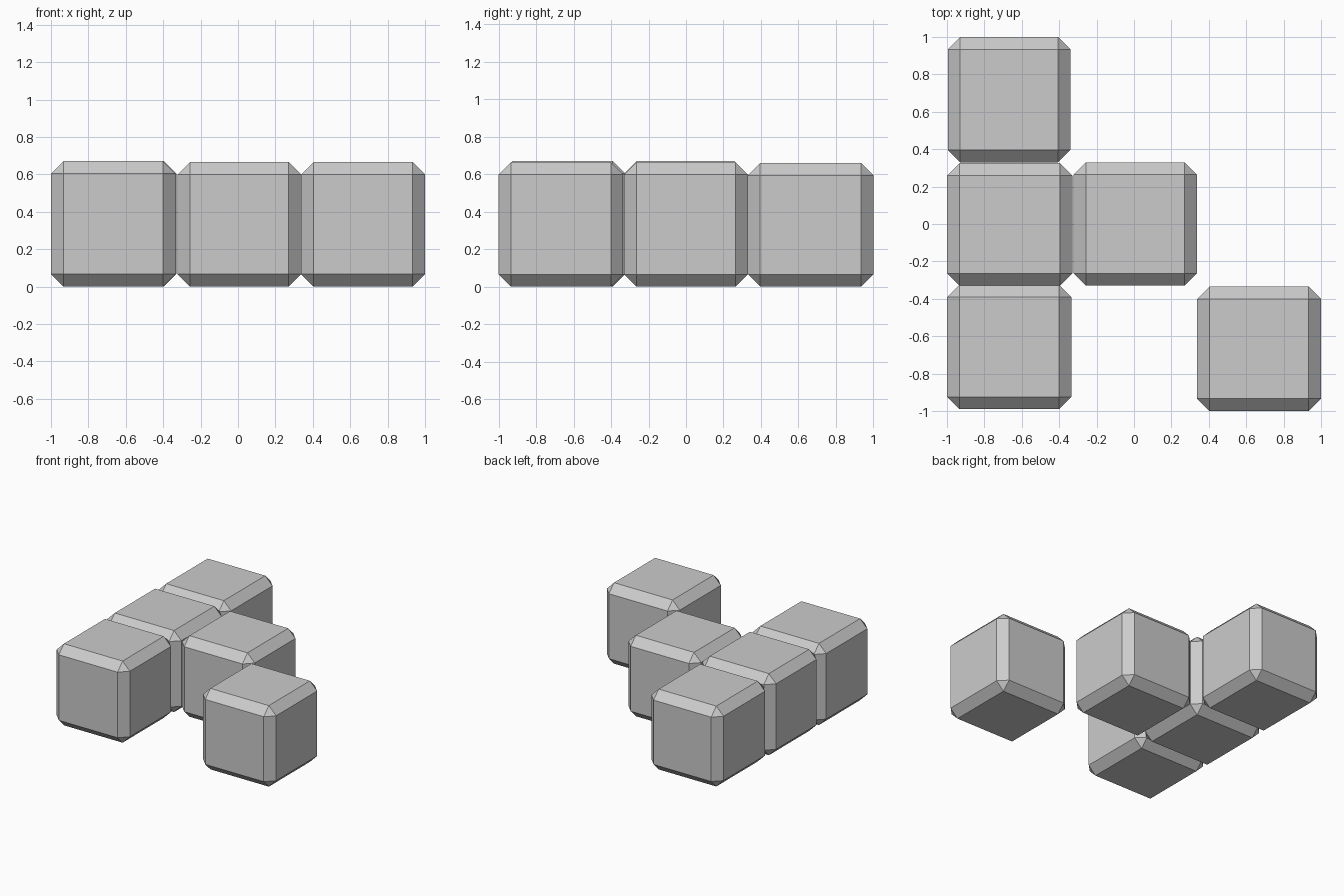
import bpy

if "Cube" in bpy.data.objects:
    bpy.data.objects.remove(bpy.data.objects["Cube"])

BEVEL = 0.066


def chamfered_block(name, x, y, top):
    """Block spanning the x and y ranges, from the floor to top, with chamfered edges."""
    size = (x[1] - x[0], y[1] - y[0], top)
    bpy.ops.mesh.primitive_cube_add(size=1, location=(sum(x) / 2, sum(y) / 2, top / 2))
    block = bpy.context.object
    block.name = name
    for v in block.data.vertices:
        v.co = [c * s for c, s in zip(v.co, size)]
    mod = block.modifiers.new("chamfer", 'BEVEL')
    mod.width = BEVEL
    mod.segments = 1
    mod.limit_method = 'NONE'
    return block


# Row of three blocks along the left side
chamfered_block("left_back_block", (-0.995, -0.34), (0.33, 1.0), 0.66)
chamfered_block("left_middle_block", (-1.0, -0.33), (-0.33, 0.325), 0.67)
chamfered_block("left_front_block", (-1.0, -0.335), (-0.99, -0.325), 0.67)

# Single block in the centre and one at the front right
chamfered_block("centre_block", (-0.323, 0.337), (-0.33, 0.33), 0.665)
chamfered_block("right_front_block", (0.337, 1.0), (-1.0, -0.335), 0.665)
